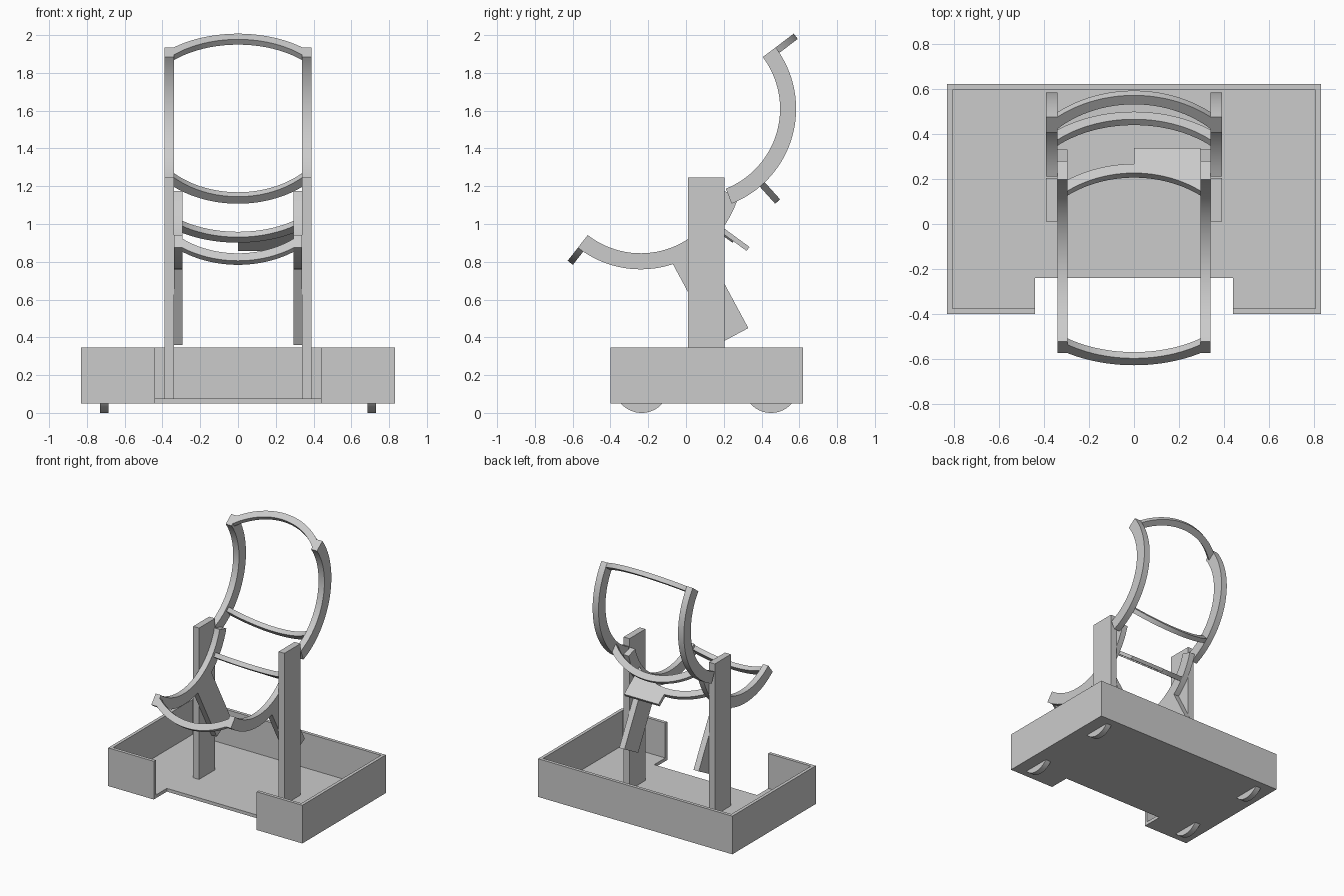
import bpy, bmesh
from math import sin, cos, radians, asin, sqrt
from mathutils import Vector

old = bpy.data.objects.get("Cube")
if old:
    bpy.data.objects.remove(old, do_unlink=True)

mat = bpy.data.materials.new("plain_grey")
mat.use_nodes = True
GREY = (0.6, 0.6, 0.6, 1)
mat.diffuse_color = GREY
mat.node_tree.nodes["Principled BSDF"].inputs["Base Color"].default_value = GREY

X, Y, Z = Vector((1, 0, 0)), Vector((0, 1, 0)), Vector((0, 0, 1))


def prism(name, pts, u, v, w, lo, hi, origin=Vector()):
    """Extrude a flat outline (in axes u, v) along w from lo to hi."""
    bm = bmesh.new()
    rings = [[bm.verts.new(origin + u * a + v * b + w * d) for a, b in pts] for d in (lo, hi)]
    bm.faces.new(rings[0])
    bm.faces.new(rings[1])
    n = len(pts)
    for i in range(n):
        j = (i + 1) % n
        bm.faces.new((rings[0][i], rings[0][j], rings[1][j], rings[1][i]))
    bmesh.ops.recalc_face_normals(bm, faces=bm.faces)
    mesh = bpy.data.meshes.new(name)
    bm.to_mesh(mesh)
    bm.free()
    mesh.materials.append(mat)
    ob = bpy.data.objects.new(name, mesh)
    bpy.context.collection.objects.link(ob)
    bpy.ops.object.select_all(action="DESELECT")
    ob.select_set(True)
    bpy.context.view_layer.objects.active = ob
    bpy.ops.object.shade_smooth_by_angle(angle=radians(30))
    return ob


def side_pair(name, pts, lo, hi):
    """Side-view outline (y, z) repeated on both sides."""
    prism("left_" + name, pts, Y, Z, X, lo, hi)
    prism("right_" + name, pts, Y, Z, X, -hi, -lo)


def arc(cx, cy, r, a0, a1, n=32):
    return [(cx + r * cos(radians(a0 + (a1 - a0) * i / n)),
             cy + r * sin(radians(a0 + (a1 - a0) * i / n))) for i in range(n + 1)]


def box(x0, x1, y0, y1):
    return [(x0, y0), (x1, y0), (x1, y1), (x0, y1)]


# Tray: notched floor and its rim walls
W, F, B, T = 0.83, -0.4, 0.62, 0.025
NX, NY, Z0, Z1 = 0.44, -0.24, 0.05, 0.345
prism("tray_floor", [(-W, F), (-NX, F), (-NX, NY), (NX, NY), (NX, F), (W, F), (W, B), (-W, B)],
      X, Y, Z, Z0, Z0 + T)
prism("tray_rim", [(-NX, F), (-W, F), (-W, B), (W, B), (W, F), (NX, F), (NX, F + T),
                   (W - T, F + T), (W - T, B - T), (T - W, B - T), (T - W, F + T), (-NX, F + T)],
      X, Y, Z, Z0 + T, Z1)

# Wheels showing below the floor
WR = 0.146
half = 49
for place, y in (("front_wheel", -0.235), ("rear_wheel", 0.45)):
    side_pair(place, arc(y, WR, WR, -90 - half, -90 + half), 0.685, 0.73)

# Upright posts
side_pair("post", box(0.01, 0.205, Z0 + T, 1.245), 0.34, 0.39)

# Curved side frames of the backrest and the seat
R_OUT, R_IN = 0.54, 0.455
BACK, SEAT = (0.043, 1.61), (-0.24, 1.30)


def curved_frame(name, centre, a0, a1, lo, hi):
    side_pair(name, arc(*centre, R_OUT, a0, a1) + arc(*centre, R_IN, a1, a0), lo, hi)


curved_frame("backrest_side", BACK, -68.4, 37, 0.34, 0.39)
curved_frame("seat_side", SEAT, -128, -16, 0.295, 0.34)

# Braces running from the seat sides down behind the posts
side_pair("seat_brace", [(0.079, 0.915), (0.33, 0.449), (0.162, 0.359), (-0.089, 0.824)], 0.295, 0.34)


# Bowed cross rails, lying in planes that point away from each frame's centre
def bow(half_width, r, start=None):
    a = 90 - asin(half_width / r) * 57.2958
    mid = R_OUT - sqrt(R_OUT ** 2 - half_width ** 2) + R_OUT - R_OUT
    return arc(0, mid, r, 180 - a, a if start is None else start)


def radial_plane(centre, angle):
    a = radians(angle)
    return (X, Y * cos(a) + Z * sin(a), Z * cos(a) - Y * sin(a)), Y * centre[0] + Z * centre[1]


def rail(name, centre, angle, half_width, lo, hi):
    axes, origin = radial_plane(centre, angle)
    outer = bow(half_width, R_OUT)
    inner = bow(half_width, R_OUT - 0.05)
    prism(name, outer + inner[::-1], *axes, lo, hi, origin)


rail("backrest_top_rail", BACK, 37, 0.34, -0.035, 0)
rail("backrest_lower_rail", BACK, -48, 0.34, -0.0175, 0.0175)
rail("seat_front_rail", SEAT, -128, 0.295, 0, 0.035)
rail("seat_rear_rail", SEAT, -36.2, 0.295, -0.035, 0)

# Half-width plate behind the rear seat rail
axes, origin = radial_plane(SEAT, -36.2)
edge = [p for p in bow(0.295, R_OUT - 0.02) if p[0] >= -0.001]
prism("seat_rear_plate", edge + [(0.295, 0.714), (0, 0.714)], *axes, -0.026, 0, origin)
